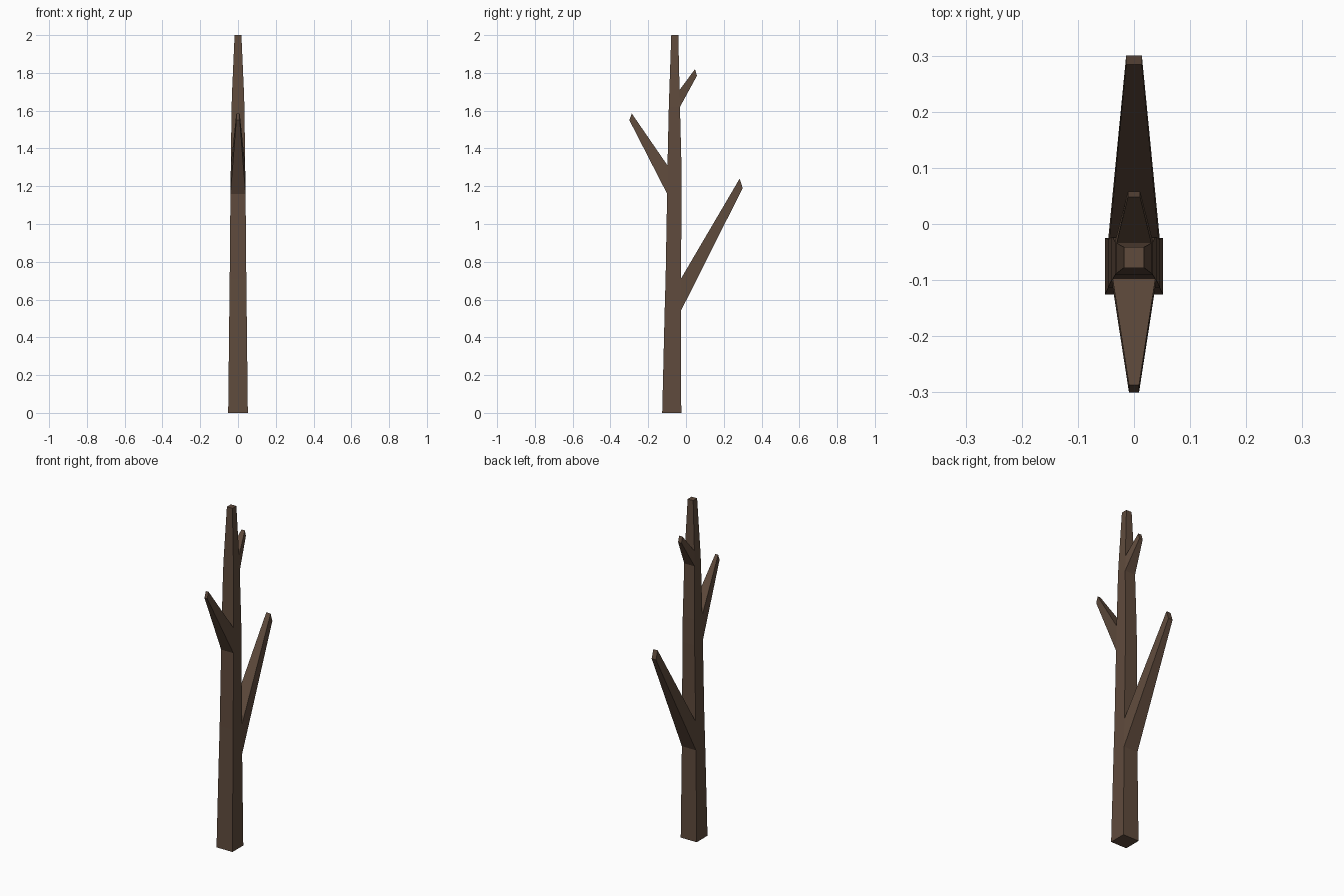
import bpy, bmesh
from mathutils import Vector

if "Cube" in bpy.data.objects:
    bpy.data.objects.remove(bpy.data.objects["Cube"])

bark = bpy.data.materials.new("dark brown bark")
bark.diffuse_color = (0.115, 0.07, 0.046, 1)
bark.use_nodes = True
bark.node_tree.nodes["Principled BSDF"].inputs["Base Color"].default_value = bark.diffuse_color

# Trunk sections: z, half width, front y, back y
sections = [
    (0.00, 0.052, -0.126, -0.025),
    (0.54, 0.046, -0.113, -0.027),
    (0.71, 0.044, -0.108, -0.027),
    (1.16, 0.040, -0.100, -0.023),
    (1.31, 0.038, -0.098, -0.024),
    (1.62, 0.034, -0.091, -0.032),
    (1.71, 0.031, -0.088, -0.034),
    (2.00, 0.018, -0.078, -0.041),
]

bm = bmesh.new()
rings = [[bm.verts.new(p) for p in ((-w, f, z), (w, f, z), (w, b, z), (-w, b, z))]
         for z, w, f, b in sections]
front, back = [], []
for lo, hi in zip(rings, rings[1:]):
    sides = [bm.faces.new((lo[i], lo[(i + 1) % 4], hi[(i + 1) % 4], hi[i])) for i in range(4)]
    front.append(sides[0])
    back.append(sides[2])
bm.faces.new(rings[0][::-1])
bm.faces.new(rings[-1])


def grow_branch(face, half_width, low, high):
    """Extrude a trunk face out to a tapered tip; low and high are (y, z)."""
    mid = face.calc_center_median().z
    tip = bmesh.ops.extrude_discrete_faces(bm, faces=[face])["faces"][0]
    for v in tip.verts:
        y, z = low if v.co.z < mid else high
        v.co = Vector((half_width if v.co.x > 0 else -half_width, y, z))


# Three branches: large back, medium front, small back
grow_branch(back[1], 0.014, (0.300, 1.19), (0.284, 1.24))
grow_branch(front[3], 0.009, (-0.300, 1.55), (-0.287, 1.585))
grow_branch(back[5], 0.011, (0.058, 1.785), (0.048, 1.82))

bmesh.ops.remove_doubles(bm, verts=bm.verts, dist=1e-5)
bmesh.ops.recalc_face_normals(bm, faces=bm.faces)
mesh = bpy.data.meshes.new("bare_tree")
bm.to_mesh(mesh)
bm.free()
mesh.materials.append(bark)
tree = bpy.data.objects.new("bare_tree", mesh)
bpy.context.collection.objects.link(tree)
